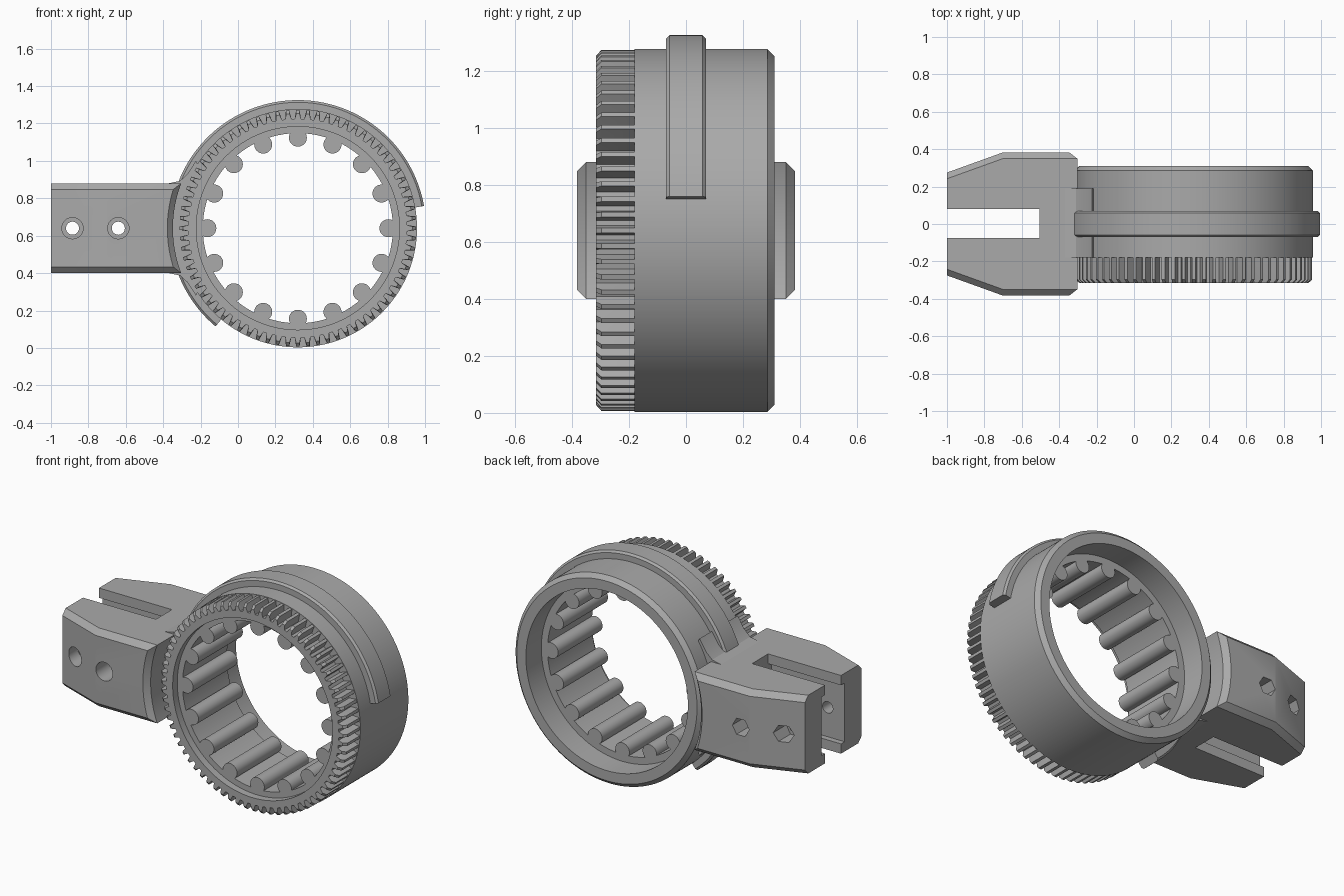
import bpy, bmesh
from math import sin, cos, pi, radians
from mathutils import Matrix

old = bpy.data.objects.get("Cube")
if old:
    bpy.data.objects.remove(old)

CX, CZ = 0.32, 0.64          # ring axis, running along y
TAU = 2 * pi

grey = bpy.data.materials.new("plain grey")
grey.use_nodes = True
COLOR = (0.4, 0.4, 0.4, 1)
grey.diffuse_color = COLOR
grey.node_tree.nodes["Principled BSDF"].inputs["Base Color"].default_value = COLOR


def finish(name, bm):
    bmesh.ops.recalc_face_normals(bm, faces=bm.faces)
    mesh = bpy.data.meshes.new(name)
    bm.to_mesh(mesh)
    bm.free()
    mesh.materials.append(grey)
    ob = bpy.data.objects.new(name, mesh)
    bpy.context.collection.objects.link(ob)
    return ob


def loft(name, sections, closed=False):
    """Bridge equal-length point loops; cap the ends unless closed."""
    bm = bmesh.new()
    loops = [[bm.verts.new(p) for p in s] for s in sections]
    pairs = list(zip(loops, loops[1:]))
    if closed:
        pairs.append((loops[-1], loops[0]))
    else:
        bm.faces.new(loops[0])
        bm.faces.new(loops[-1])
    for a, b in pairs:
        for i in range(len(a)):
            j = (i + 1) % len(a)
            bm.faces.new((a[i], a[j], b[j], b[i]))
    return finish(name, bm)


def around(profile, angle):
    """Place an (r, y) profile at an angle about the ring axis."""
    return [(CX + r * cos(angle), y, CZ + r * sin(angle)) for r, y in profile]


def prism(name, outline, y0, y1):
    return loft(name, [[(x, y, z) for x, z in outline] for y in (y0, y1)])


def circle(x, z, r, sides):
    return [(x + r * cos(TAU * i / sides), z + r * sin(TAU * i / sides))
            for i in range(sides)]


def box(name, x0, x1, y0, y1, z0, z1):
    return prism(name, [(x0, z0), (x1, z0), (x1, z1), (x0, z1)], y0, y1)


def smooth(ob):
    bpy.ops.object.select_all(action='DESELECT')
    ob.select_set(True)
    bpy.context.view_layer.objects.active = ob
    bpy.ops.object.shade_smooth_by_angle(angle=radians(30))


def cut(ob, cutter):
    cutter.hide_render = True
    mod = ob.modifiers.new("cut", 'BOOLEAN')
    mod.operation, mod.solver, mod.object = 'DIFFERENCE', 'EXACT', cutter
    bpy.context.view_layer.objects.active = ob
    bpy.ops.object.modifier_apply(modifier=mod.name)
    bpy.data.objects.remove(cutter)


# Ring body with a toothed front rim and a stepped bore
TEETH, TIP, ROOT = 72, 0.633, 0.585
sections = []
for t in range(TEETH):
    for offset, r in ((-0.33, ROOT), (-0.16, TIP), (0.16, TIP), (0.33, ROOT)):
        profile = [(min(r, 0.613), -0.315), (r, -0.297), (r, -0.18),
                   (0.637, -0.18), (0.637, 0.285), (0.612, 0.31),
                   (0.55, 0.31), (0.55, 0.16), (0.508, 0.16),
                   (0.508, -0.27), (0.543, -0.27), (0.543, -0.315)]
        sections.append(around(profile, TAU * (t + offset) / TEETH))
smooth(loft("toothed_ring", sections, closed=True))

# Rounded grip bars inside the bore
for i in range(16):
    a = TAU * i / 16
    bar = circle(CX + 0.484 * cos(a), CZ + 0.484 * sin(a), 0.048, 32)
    smooth(prism(f"grip_bar_{i + 1}", bar, -0.27, 0.16))

# Raised guide rib over part of the ring
rib = [(0.62, -0.07), (0.673, -0.07), (0.685, -0.058),
       (0.685, 0.058), (0.673, 0.07), (0.62, 0.07)]
smooth(loft("guide_rib", [around(rib, radians(10 + 2 * i)) for i in range(111)]))


# Clamp arm: chamfered block that narrows toward its free end
def arm_section(x, half):
    h, c = 0.24, 0.033
    corner = [(half, h - c), (half - c, h)]
    top = corner + [(-y, z) for y, z in reversed(corner)]
    return [(x, y, CZ + z) for y, z in top + [(-y, -z) for y, z in top]]


arm = loft("clamp_arm", [arm_section(-1, 0.275), arm_section(-0.70, 0.383),
                         arm_section(-0.26, 0.383)])

# Slot between the jaws, wider behind its top and bottom lips
cut(arm, box("slot_cutter", -1.1, -0.505, -0.075, 0.08, 0, 1.2))
cut(arm, box("groove_cutter", -1.1, -0.505, -0.11, 0.115, 0.46, 0.82))

# Curved clearance beside the ring, flared at the outer faces
for side, inner in ((-1, 0.18), (1, 0.19)):
    clear = [(0.3, side * inner), (0.668, side * inner), (0.668, side * 0.35),
             (0.74, side * 0.43), (0.3, side * 0.43)]
    cut(arm, loft("clearance_cutter",
                  [around(clear, TAU * i / 180) for i in range(180)], closed=True))

# Bolt holes with round heads in front and hexagonal pockets behind
for x in (-0.885, -0.64):
    cut(arm, prism("bolt_cutter", circle(x, CZ, 0.035, 32), -0.6, 0.6))
    cut(arm, prism("head_cutter", circle(x, CZ, 0.057, 32), -0.6, -0.21))
    cut(arm, prism("nut_cutter", circle(x, CZ, 0.057, 6), 0.21, 0.6))
smooth(arm)

# Fillets joining the arm to the ring
for name, s in (("upper_fillet", 1), ("lower_fillet", -1)):
    pts = [(-0.37, 0.24), (-0.31, 0.253), (-0.27, 0.29), (-0.225, 0.36),
           (-0.2, 0.31), (-0.26, 0.2), (-0.34, 0.2)]
    smooth(prism(name, [(x, CZ + s * z) for x, z in pts], -0.18, 0.19))
